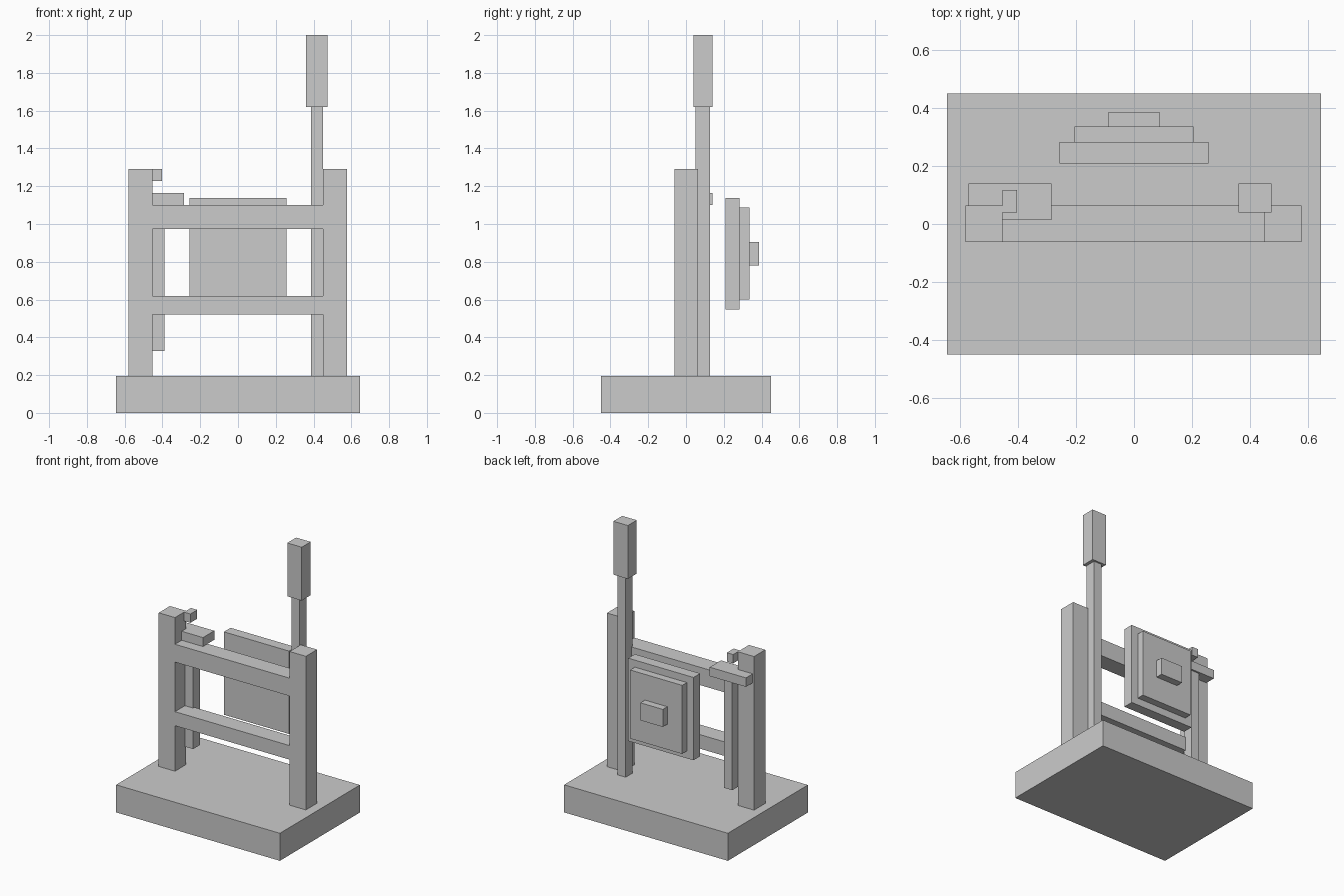
import bpy

if "Cube" in bpy.data.objects:
    bpy.data.objects.remove(bpy.data.objects["Cube"])


def box(name, x, y, z):
    """Axis-aligned block from (min, max) ranges."""
    bpy.ops.mesh.primitive_cube_add(
        size=1, location=[(a + b) / 2 for a, b in (x, y, z)])
    ob = bpy.context.object
    ob.name = name
    ob.scale = [b - a for a, b in (x, y, z)]
    bpy.ops.object.transform_apply(location=False, rotation=False, scale=True)
    return ob


# Base slab
box("base", (-0.645, 0.645), (-0.45, 0.45), (0, 0.196))

# Frame: two posts joined by two rails
frame_y = (-0.062, 0.064)
for side, x in (("left", (-0.581, -0.453)), ("right", (0.45, 0.578))):
    box(side + "_post", x, frame_y, (0.196, 1.29))
for level, z in (("lower", (0.52, 0.62)), ("upper", (0.973, 1.1))):
    box(level + "_rail", (-0.453, 0.45), frame_y, z)

# Tall lever with its grip, behind the right post
box("lever", (0.386, 0.45), (0.05, 0.127), (0.196, 1.62))
box("lever_grip", (0.36, 0.474), (0.04, 0.14), (1.62, 2.0))

# Short rod with cross handle and catch, behind the left post
box("short_rod", (-0.453, -0.389), (0.05, 0.127), (0.328, 1.1))
box("rod_handle", (-0.57, -0.285), (0.013, 0.14), (1.1, 1.164))
box("catch", (-0.453, -0.403), (0.04, 0.117), (1.227, 1.29))

# Stepped panel at the back
for name, half, y, z in (
        ("panel", 0.257, (0.208, 0.283), (0.548, 1.138)),
        ("panel_step", 0.205, (0.283, 0.336), (0.6, 1.088)),
        ("panel_knob", 0.088, (0.336, 0.387), (0.78, 0.905))):
    box(name, (-half, half), y, z)
